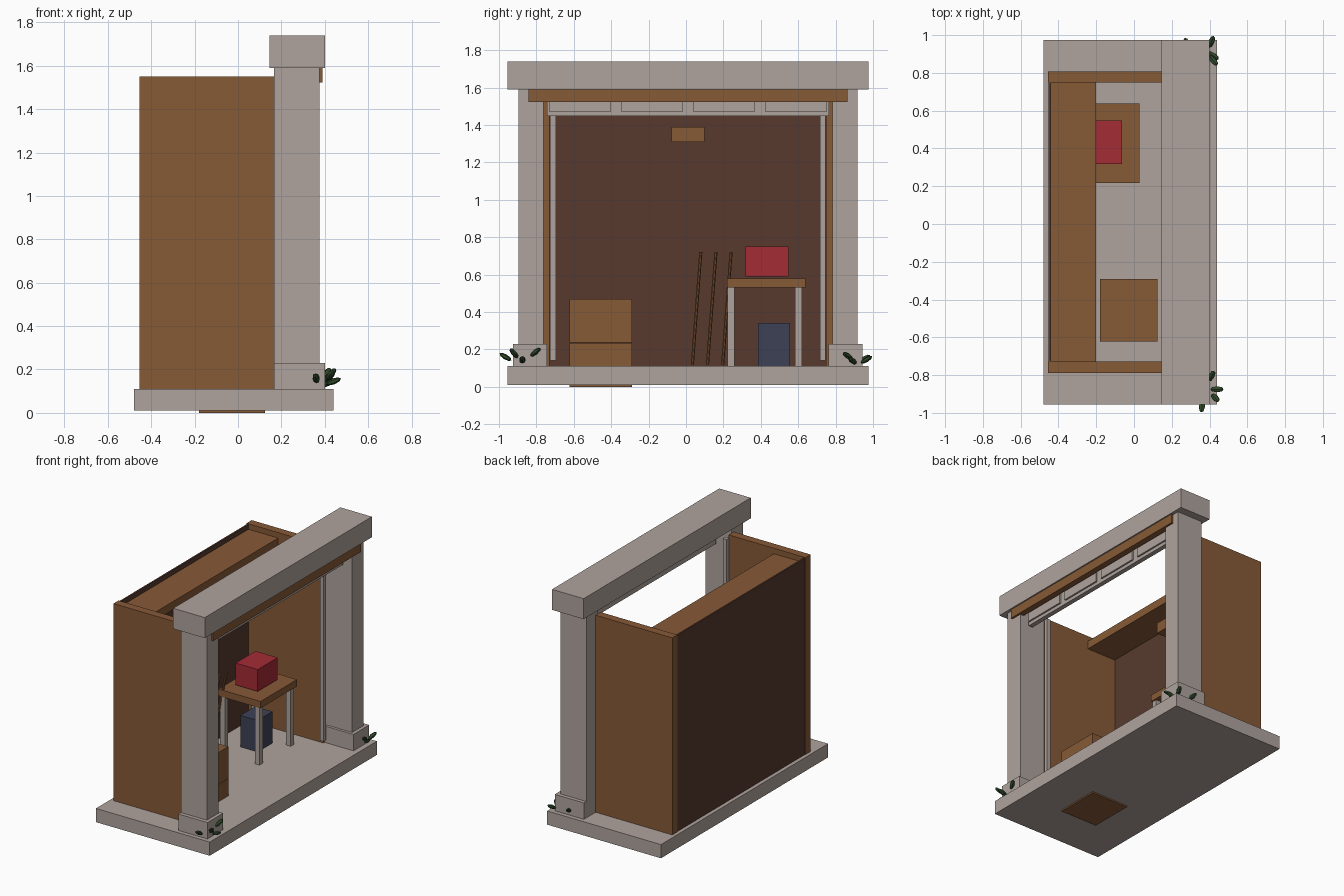
import bpy, bmesh, math
from mathutils import Vector, Matrix

if "Cube" in bpy.data.objects:
    bpy.data.objects.remove(bpy.data.objects["Cube"])

C = 0.01  # y centre of the building


def material(name, rgb):
    m = bpy.data.materials.new(name)
    m.diffuse_color = (*rgb, 1)
    m.use_nodes = True
    m.node_tree.nodes["Principled BSDF"].inputs["Base Color"].default_value = m.diffuse_color
    return m


STONE = material("pale stone", (0.43, 0.37, 0.34))
WOOD = material("brown wood", (0.245, 0.103, 0.038))
DARK = material("dark brown", (0.096, 0.042, 0.026))
RED = material("red", (0.37, 0.025, 0.036))
BLUE = material("slate blue", (0.046, 0.053, 0.092))
GREEN = material("leaf green", (0.028, 0.065, 0.022))


def finish(name, bm, mat):
    me = bpy.data.meshes.new(name)
    bm.to_mesh(me)
    bm.free()
    me.materials.append(mat)
    ob = bpy.data.objects.new(name, me)
    bpy.context.collection.objects.link(ob)
    return ob


def box(name, x, y, z, mat):
    bm = bmesh.new()
    size = Vector((x[1] - x[0], y[1] - y[0], z[1] - z[0]))
    mid = Vector((sum(x) / 2, sum(y) / 2, sum(z) / 2))
    bmesh.ops.create_cube(bm, size=1, matrix=Matrix.Translation(mid) @ Matrix.Diagonal((*size, 1)))
    return finish(name, bm, mat)


def sided(name, x, inner, outer, z, mat):
    """A pair of boxes mirrored about the y centre."""
    box("left_" + name, x, (C - outer, C - inner), z, mat)
    box("right_" + name, x, (C + inner, C + outer), z, mat)


def stick(name, a, b, r, mat):
    a, b = Vector(a), Vector(b)
    bm = bmesh.new()
    rot = (b - a).to_track_quat('Z', 'Y').to_matrix().to_4x4()
    bmesh.ops.create_cone(bm, cap_ends=True, segments=8, radius1=r, radius2=r, depth=(b - a).length,
                          matrix=Matrix.Translation((a + b) / 2) @ rot)
    return finish(name, bm, mat)


# Floor slab, walls and back panel
box("floor_slab", (-0.48, 0.44), (C - 0.965, C + 0.965), (0.01, 0.11), STONE)
sided("wall", (-0.455, 0.165), 0.739, 0.798, (0.11, 1.55), WOOD)
box("back_panel", (-0.452, -0.44), (C - 0.739, C + 0.739), (0.11, 1.545), DARK)
box("overhead_shelf", (-0.44, -0.20), (C - 0.739, C + 0.739), (1.45, 1.51), WOOD)
box("wall_box", (-0.44, -0.27), (C - 0.088, C + 0.088), (1.31, 1.39), WOOD)

# Front frame
sided("pillar", (0.165, 0.375), 0.772, 0.906, (0.11, 1.59), STONE)
sided("pillar_base", (0.165, 0.40), 0.752, 0.934, (0.11, 0.23), STONE)
box("lintel", (0.145, 0.40), (C - 0.965, C + 0.965), (1.59, 1.74), STONE)
box("lintel_trim", (0.345, 0.39), (C - 0.853, C + 0.853), (1.523, 1.59), WOOD)

# Raised door with four panels, and its side tracks
box("raised_door", (0.28, 0.315), (C - 0.754, C + 0.754), (1.448, 1.59), STONE)
for i in range(4):
    y = C + (i - 1.5) * 0.385
    box(f"door_panel_{i + 1}", (0.315, 0.327), (y - 0.166, y + 0.166), (1.473, 1.58), STONE)
sided("door_track", (0.16, 0.19), 0.706, 0.736, (0.14, 1.53), STONE)

# Two stacked crates
box("lower_crate", (-0.18, 0.125), (-0.622, -0.29), (0.0, 0.235), WOOD)
box("upper_crate", (-0.18, 0.125), (-0.622, -0.29), (0.238, 0.47), WOOD)

# Workbench with toolbox and bin
box("bench_top", (-0.31, 0.03), (0.218, 0.638), (0.53, 0.58), WOOD)
for i, x in enumerate((-0.28, 0.0)):
    for j, y in enumerate((0.24, 0.601)):
        box(f"bench_leg_{i}_{j}", (x - 0.019, x + 0.019), (y - 0.019, y + 0.019), (0.11, 0.53), STONE)
box("toolbox", (-0.242, -0.063), (0.318, 0.548), (0.59, 0.75), RED)
box("bin", (-0.25, -0.11), (0.384, 0.556), (0.11, 0.34), BLUE)

# Leaning tool handles
for i in range(3):
    y = 0.034 + i * 0.081
    stick(f"tool_handle_{i + 1}", (-0.36, y, 0.12), (-0.26, y + 0.045, 0.72), 0.009, WOOD)


# Leafy tufts at the pillar feet: leaf centre and pointing direction
def leaf(name, mid, direction):
    bm = bmesh.new()
    rot = Vector(direction).to_track_quat('Z', 'Y').to_matrix().to_4x4()
    bmesh.ops.create_uvsphere(bm, u_segments=6, v_segments=4, radius=1,
                              matrix=Matrix.Translation(mid) @ rot @ Matrix.Diagonal((0.018, 0.014, 0.037, 1)))
    finish(name, bm, GREEN)


LEAVES = [
    ((0.36, -0.965, 0.16), (-0.1, -1, 0.6)),
    ((0.43, -0.92, 0.18), (0.6, -0.6, 0.8)),
    ((0.44, -0.875, 0.145), (1, 0, 0.4)),
    ((0.41, -0.805, 0.185), (0.5, 0.9, 0.7)),
    ((0.41, 0.965, 0.145), (0.4, 1, 0.6)),
    ((0.42, 0.89, 0.14), (0.8, -0.5, 0.5)),
    ((0.42, 0.865, 0.165), (0.7, -0.8, 0.6)),
    ((0.28, 0.955, 0.15), (-0.3, 0.8, 0.5)),
]
for i, (mid, d) in enumerate(LEAVES):
    leaf(f"leaf_{i + 1}", mid, d)
